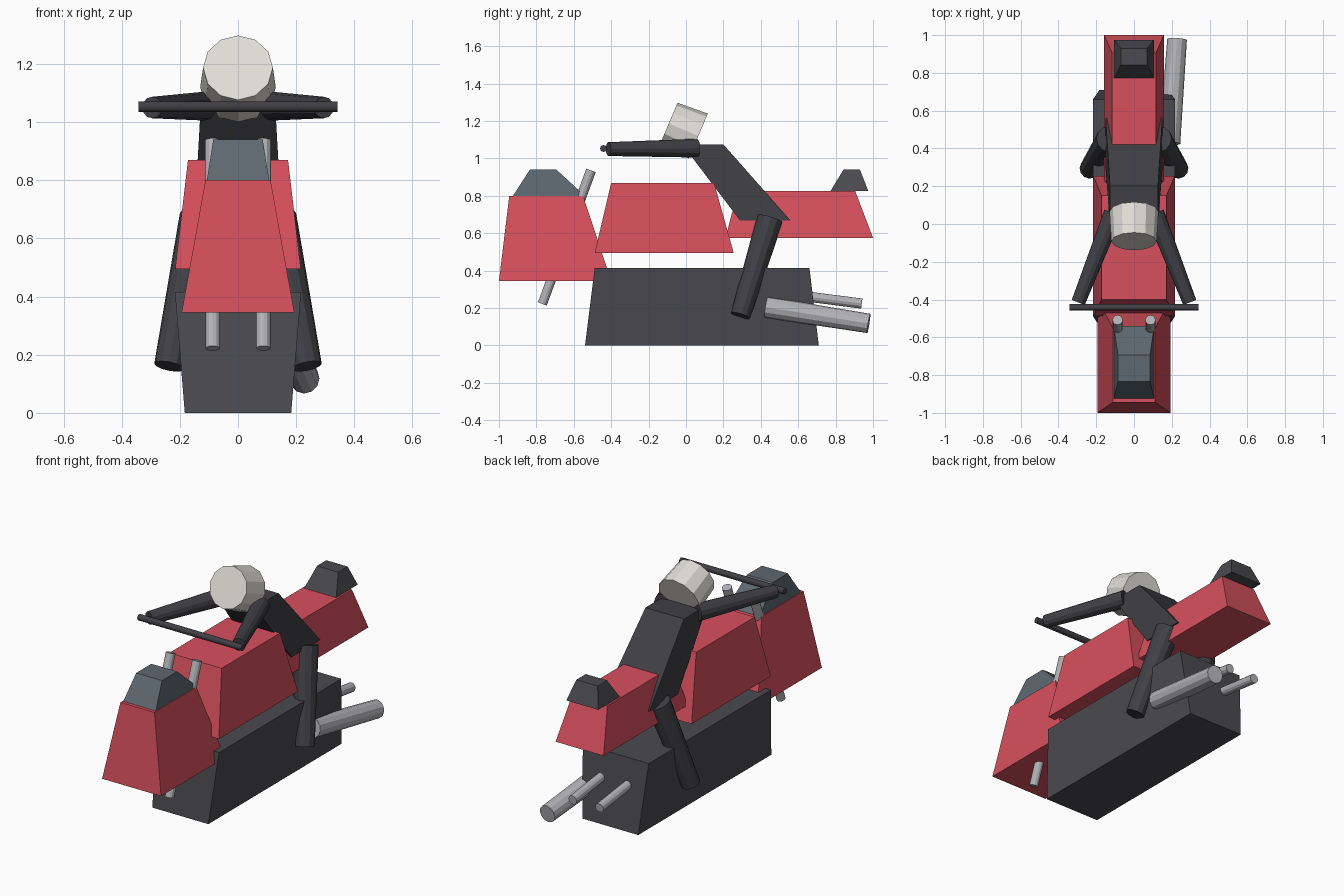
import bpy, bmesh
from mathutils import Vector

if "Cube" in bpy.data.objects:
    bpy.data.objects.remove(bpy.data.objects["Cube"])


def material(name, rgb):
    m = bpy.data.materials.new(name)
    m.diffuse_color = (*rgb, 1)
    m.use_nodes = True
    m.node_tree.nodes["Principled BSDF"].inputs["Base Color"].default_value = m.diffuse_color
    return m


RED = material("red_paint", (0.68, 0.08, 0.11))
DARK = material("dark_grey", (0.07, 0.07, 0.08))
LEATHER = material("leather_black", (0.05, 0.05, 0.06))
GLASS = material("tinted_glass", (0.11, 0.14, 0.16))
METAL = material("metal", (0.45, 0.45, 0.48))
WHITE = material("helmet_white", (0.75, 0.73, 0.68))


def finish(bm, name, mat):
    bmesh.ops.recalc_face_normals(bm, faces=bm.faces)
    mesh = bpy.data.meshes.new(name)
    bm.to_mesh(mesh)
    bm.free()
    mesh.materials.append(mat)
    obj = bpy.data.objects.new(name, mesh)
    bpy.context.collection.objects.link(obj)
    return obj


def block(name, mat, low, high):
    """Tapered box; low and high are (z, half width, y front, y back)."""
    bm = bmesh.new()
    rings = []
    for z, w, y0, y1 in (low, high):
        rings.append([bm.verts.new(p) for p in
                      ((-w, y0, z), (w, y0, z), (w, y1, z), (-w, y1, z))])
    a, b = rings
    bm.faces.new(a)
    bm.faces.new(b)
    for i in range(4):
        j = (i + 1) % 4
        bm.faces.new((a[i], a[j], b[j], b[i]))
    return finish(bm, name, mat)


def rod(name, mat, p, q, r1, r2, sides=12):
    """Capped, tapered cylinder from p (radius r1) to q (radius r2)."""
    p, q = Vector(p), Vector(q)
    bm = bmesh.new()
    bmesh.ops.create_cone(bm, cap_ends=True, segments=sides,
                          radius1=r1, radius2=r2, depth=(q - p).length)
    obj = finish(bm, name, mat)
    obj.location = (p + q) / 2
    obj.rotation_mode = 'QUATERNION'
    obj.rotation_quaternion = (q - p).to_track_quat('Z', 'Y')
    return obj


# Machine body
block("engine_block", DARK, (0, 0.183, -0.54, 0.71), (0.415, 0.217, -0.488, 0.66))
block("fuel_tank", RED, (0.495, 0.216, -0.488, 0.255), (0.87, 0.172, -0.40, 0.15))
block("front_fairing", RED, (0.345, 0.194, -1.0, -0.40), (0.80, 0.112, -0.945, -0.55))
block("windscreen", GLASS, (0.80, 0.107, -0.925, -0.54), (0.94, 0.085, -0.835, -0.693))
block("tail", RED, (0.575, 0.158, 0.212, 1.0), (0.825, 0.116, 0.275, 0.905))
block("tail_hump", DARK, (0.825, 0.105, 0.772, 0.975), (0.94, 0.07, 0.842, 0.93))

# Rider
block("torso", LEATHER, (0.667, 0.15, 0.29, 0.56), (1.075, 0.127, -0.02, 0.20))
rod("helmet", WHITE, (0, 0.066, 1.12), (0, -0.092, 1.187), 0.13, 0.12)

# Paired parts
for s, side in ((1, "right"), (-1, "left")):
    rod(side + "_arm", LEATHER, (s * 0.11, 0.058, 1.055), (s * 0.295, -0.415, 1.05), 0.05, 0.037)
    rod(side + "_leg", LEATHER, (s * 0.13, 0.449, 0.676), (s * 0.236, 0.291, 0.16), 0.071, 0.053)
    rod(side + "_fork", METAL, (s * 0.087, -0.508, 0.936), (s * 0.087, -0.768, 0.222), 0.027, 0.025)
    rod(side + "_tail_pipe", METAL, (s * 0.088, 0.45, 0.287), (s * 0.088, 0.94, 0.224), 0.027, 0.027)

# Handlebar and silencer
rod("handlebar", LEATHER, (-0.342, -0.441, 1.053), (0.342, -0.441, 1.053), 0.018, 0.018)
rod("silencer", METAL, (0.188, 0.428, 0.205), (0.228, 0.977, 0.118), 0.057, 0.052)
